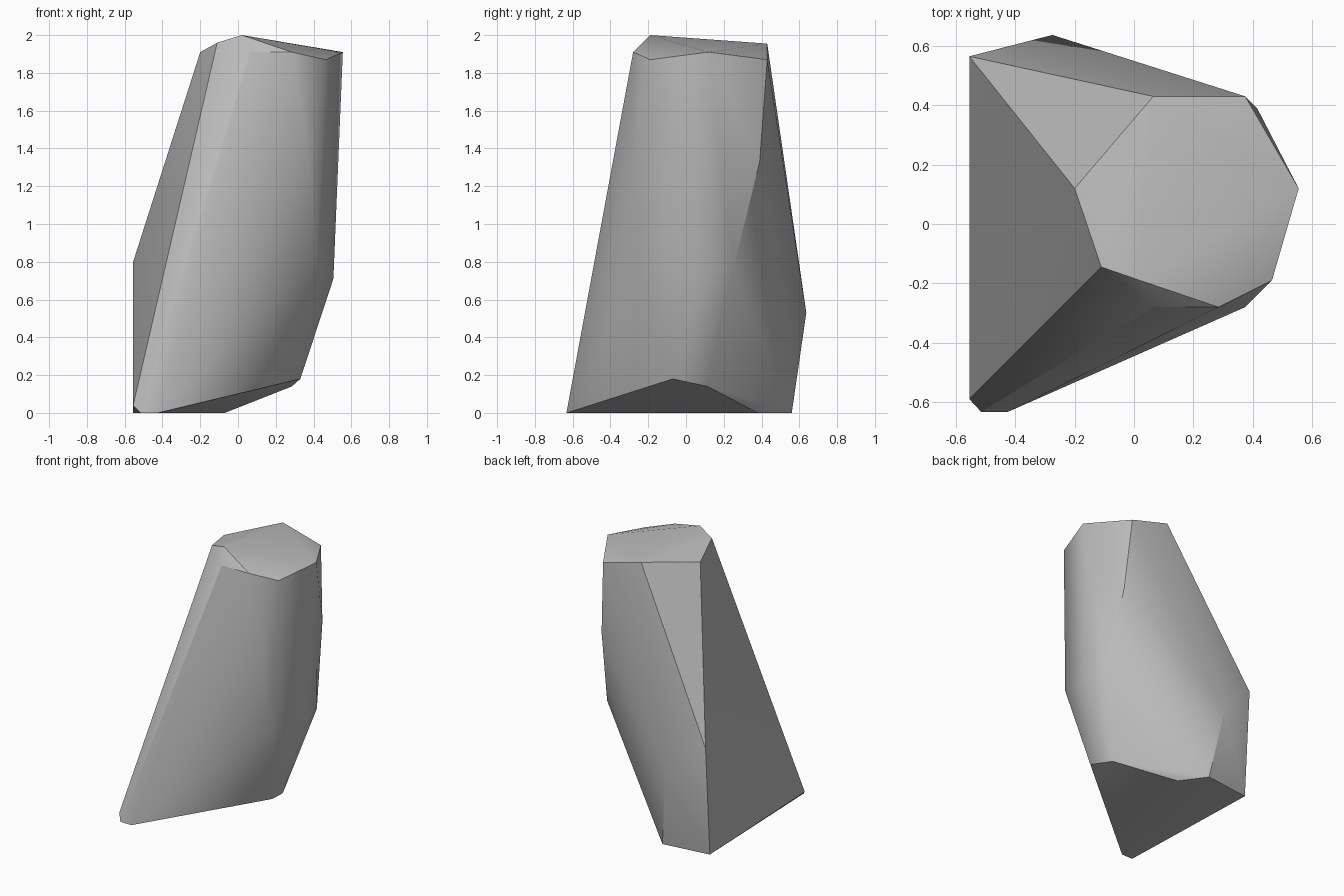
import bpy
import bmesh
import math

default_cube = bpy.data.objects.get("Cube")
if default_cube:
    bpy.data.objects.remove(default_cube, do_unlink=True)


def make_material(name, color):
    material = bpy.data.materials.new(name)
    material.use_nodes = True
    material.diffuse_color = color
    shader = material.node_tree.nodes["Principled BSDF"]
    shader.inputs["Base Color"].default_value = color
    shader.inputs["Roughness"].default_value = 0.9
    return material


def make_hull_stone(name, corner_groups, material, sharp_angle):
    """Wrap the chipped corners of a stone in one convex skin."""
    bm = bmesh.new()
    for group in corner_groups:
        for corner in group:
            bm.verts.new(corner)
    result = bmesh.ops.convex_hull(bm, input=bm.verts[:])
    loose = {g for g in result["geom_interior"] + result["geom_unused"]
             if isinstance(g, bmesh.types.BMVert)}
    bmesh.ops.delete(bm, geom=list(loose), context="VERTS")
    bmesh.ops.recalc_face_normals(bm, faces=bm.faces[:])

    mesh = bpy.data.meshes.new(name)
    bm.to_mesh(mesh)
    bm.free()
    mesh.materials.append(material)

    stone = bpy.data.objects.new(name, mesh)
    bpy.context.collection.objects.link(stone)
    bpy.ops.object.select_all(action="DESELECT")
    stone.select_set(True)
    bpy.context.view_layer.objects.active = stone
    bpy.ops.object.shade_smooth_by_angle(angle=math.radians(sharp_angle))
    return stone


# Rim of the slightly domed top
crown = [
    (-.2, .12, 1.91), (-.11, -.145, 1.96), (.02, -.19, 2), (.065, -.28, 1.91),
    (.285, -.28, 1.91), (.465, -.19, 1.87), (.555, .12, 1.91),
    (.375, .43, 1.87), (.065, .43, 1.955),
]

# Chipped corners around the body
body = [
    (.415, .39, 1.33), (.375, -.28, 1.35), (.415, -.235, .8),
    (.505, .07, .71), (.468, .25, .76), (-.555, .565, .8), (-.275, .637, .53),
]

# Foot and undercut base
base = [
    (-.555, -.59, .04), (-.515, -.633, 0), (-.425, -.633, 0),
    (.33, -.07, .18), (.285, .115, .14), (-.07, .38, 0),
    (-.2, .56, 0), (-.555, .515, 0),
]

stone_grey = make_material("stone_grey", (.5, .5, .5, 1))
make_hull_stone("standing_rock", (crown, body, base), stone_grey, sharp_angle=30)
